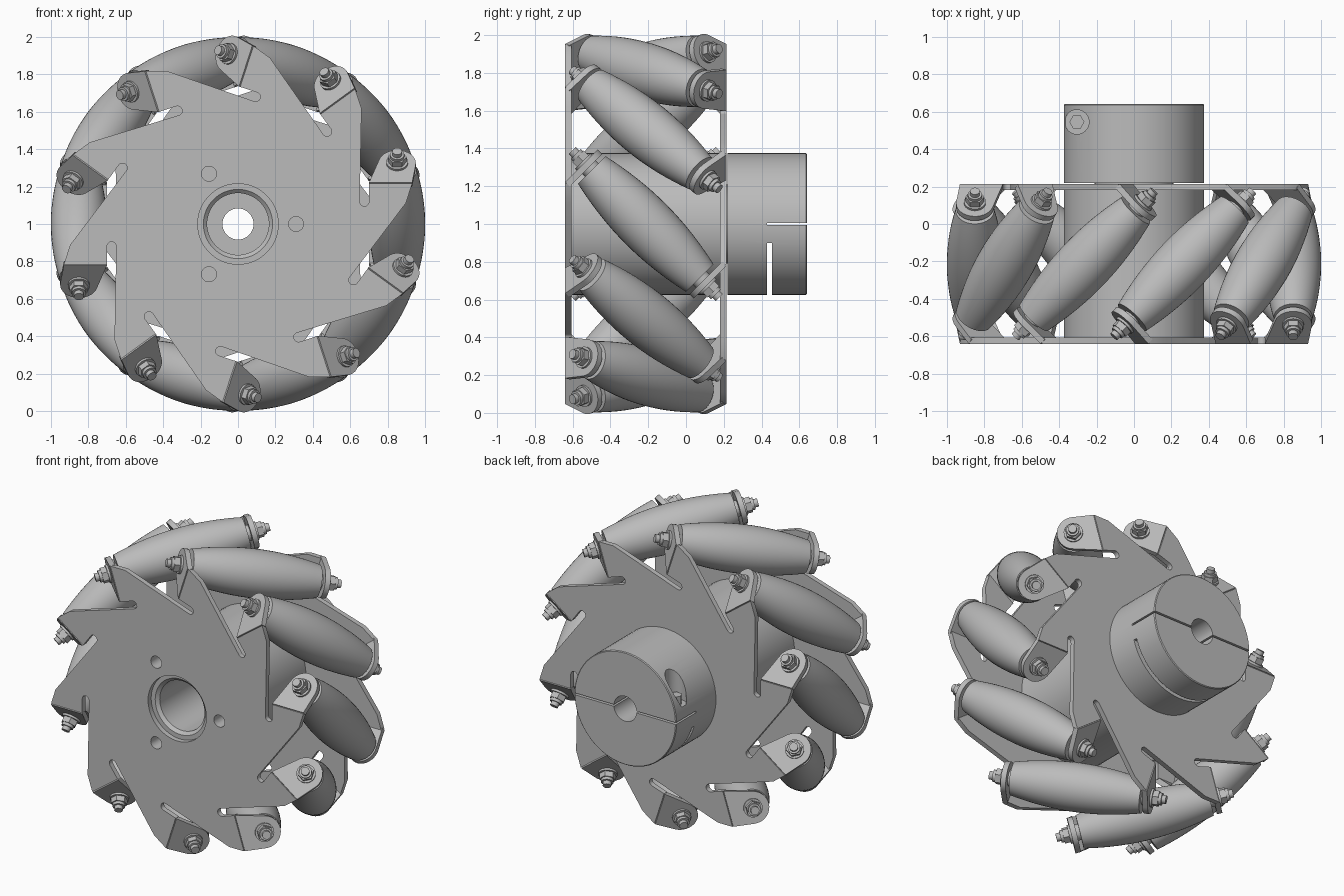
import bpy, bmesh, math
from mathutils import Matrix, Vector

cube = bpy.data.objects.get("Cube")
if cube:
    bpy.data.objects.remove(cube)

grey = bpy.data.materials.new("plain grey")
grey.use_nodes = True
grey.diffuse_color = (0.5, 0.5, 0.5, 1)
grey.node_tree.nodes["Principled BSDF"].inputs["Base Color"].default_value = (0.5, 0.5, 0.5, 1)

COUNT = 10
AXIS_R = 0.85                      # distance of roller axes from the wheel axis
PLATE_IN, PLATE_OUT = 0.394, 0.427
BEND_T = 0.215                     # sideways offset of each bracket fold
TAB_S = (BEND_T + (PLATE_IN + PLATE_OUT) / 2) / math.sqrt(2)
parts = []


def rot(deg, axis):
    return Matrix.Rotation(math.radians(deg), 4, axis)


# wheel space: z runs along the axle towards the front
WHEEL = Matrix.Translation((0, -0.213, 1)) @ rot(90, 'X')


def place(name, mesh, matrix=Matrix()):
    obj = bpy.data.objects.new(name, mesh)
    bpy.context.collection.objects.link(obj)
    obj.matrix_world = WHEEL @ matrix
    parts.append(obj)
    return obj


def to_mesh(bm, name):
    bmesh.ops.recalc_face_normals(bm, faces=bm.faces)
    mesh = bpy.data.meshes.new(name)
    bm.to_mesh(mesh)
    bm.free()
    mesh.materials.append(grey)
    return mesh


def lathe(name, profile, steps=48, closed=False):
    """Turn (radius, z) points round z."""
    bm = bmesh.new()
    vs = [bm.verts.new((r, 0, z)) for r, z in profile]
    pairs = list(zip(vs, vs[1:])) + ([(vs[-1], vs[0])] if closed else [])
    edges = [bm.edges.new(p) for p in pairs]
    bmesh.ops.spin(bm, geom=vs + edges, cent=(0, 0, 0), axis=(0, 0, 1),
                   angle=math.tau, steps=steps)
    bmesh.ops.remove_doubles(bm, verts=bm.verts, dist=0.0001)
    return to_mesh(bm, name)


def rod(name, r, z0, z1, steps=24):
    return lathe(name, [(0, z0), (r, z0), (r, z1), (0, z1)], steps)


def slab(name, outline, z0, z1):
    bm = bmesh.new()
    face = bm.faces.new([bm.verts.new((x, y, z0)) for x, y in outline])
    up = bmesh.ops.extrude_face_region(bm, geom=[face])["geom"]
    bmesh.ops.translate(bm, vec=(0, 0, z1 - z0),
                        verts=[v for v in up if isinstance(v, bmesh.types.BMVert)])
    return to_mesh(bm, name)


def box(name, x0, x1, y0, y1, z0, z1):
    return slab(name, [(x0, y0), (x1, y0), (x1, y1), (x0, y1)], z0, z1)


def arc(cx, cy, r, a0, a1, n):
    angles = [math.radians(a0 + (a1 - a0) * i / n) for i in range(n + 1)]
    return [(cx + r * math.cos(a), cy + r * math.sin(a)) for a in angles]


def cut(obj, mesh, matrix=Matrix()):
    cutter = place("cutter", mesh, matrix)
    cutter.hide_render = True
    mod = obj.modifiers.new("cut", 'BOOLEAN')
    mod.operation = 'DIFFERENCE'
    mod.solver = 'EXACT'
    mod.object = cutter
    bpy.context.view_layer.objects.active = obj
    bpy.ops.object.modifier_apply(modifier=mod.name)
    parts.remove(cutter)
    bpy.data.objects.remove(cutter)


# toothed side plate, with one slot beside each tooth
tooth = [(0.897, 0.112), (0.93, BEND_T), (0.70, BEND_T)]
tooth += arc(0.675, 0.12, 0.025, 0, -180, 8)
outline = []
for i in range(COUNT):
    turn = rot(36 * i, 'Z')
    outline += [(turn @ Vector((x, y, 0))).to_2d() for x, y in tooth]
plate_mesh = slab("side_plate", outline, PLATE_IN, PLATE_OUT)

front_plate = place("front_plate", plate_mesh)
cut(front_plate, rod("bore", 0.215, 0.3, 0.5, 48))

# hub core between the plates, with a chamfered bore
core = place("hub_core", lathe("hub_core", [
    (0.375, PLATE_IN), (0.185, PLATE_IN), (0.165, 0.375),
    (0.165, -PLATE_IN), (0.375, -PLATE_IN)], 64, True))

# small mounting holes
hole_mesh = rod("hole", 0.04, 0.25, 0.5)
for i in range(3):
    spot = rot(120 * i, 'Z') @ Matrix.Translation((0.31, 0, 0))
    cut(front_plate, hole_mesh, spot)
    cut(core, hole_mesh, spot)
back_plate = place("back_plate", front_plate.data, rot(180, 'X'))

# clamping collar behind the wheel, with saw cuts and a screw pocket
collar = place("clamp_collar", lathe("clamp_collar", [
    (0.083, -0.853), (0.37, -0.853), (0.375, -0.848), (0.375, -0.433),
    (0.21, -0.433), (0.21, -0.38), (0.083, -0.38)], 64, True))
cut(collar, box("saw", -0.5, 0.5, -0.006, 0.006, -0.9, -0.643))
cut(collar, box("saw", -0.5, 0.5, -0.5, -0.1, -0.668, -0.643))
pocket = Matrix.Translation((-0.305, 0, -0.758)) @ rot(-90, 'X')
cut(collar, rod("pocket", 0.065, 0.08, 0.5), pocket)
place("clamp_screw", rod("clamp_screw", 0.04, 0.07, 0.14, 6), pocket)

# barrel roller whose crown follows the wheel's rim
HALF = 0.405
crown = []
for i in range(17):
    s = HALF * (i / 8 - 1)
    crown.append((1 - math.hypot(AXIS_R, s / math.sqrt(2)), s))
roller_mesh = lathe("roller", [(0, -HALF)] + crown + [(0, HALF)], 40)
axle_mesh = rod("axle", 0.026, -0.55, 0.55, 16)

# folded bracket and its fasteners
tab_outline = [(-0.15, -0.145), (0.08, -0.145)] + arc(0, 0, 0.1, -9, 162, 16)
tab_mesh = slab("bracket", tab_outline, TAB_S - 0.0165, TAB_S + 0.0165)
fasteners = {
    "spacer": rod("spacer", 0.05, 0.40, 0.43),
    "washer": rod("washer", 0.058, 0.455, 0.472),
    "nut": rod("nut", 0.05, 0.47, 0.507, 6),
    "lock_nut": rod("lock_nut", 0.038, 0.505, 0.525, 20),
}

for i in range(COUNT):
    tilt = Matrix.Translation((AXIS_R, 0, 0)) @ rot(-45, 'X')
    seat = rot(36 * i, 'Z') @ tilt
    place(f"roller_{i}", roller_mesh, seat)
    place(f"axle_{i}", axle_mesh, seat)
    for side, flip in (("front", Matrix()), ("back", rot(180, 'X'))):
        place(f"{side}_bracket_{i}", tab_mesh, seat @ flip)
        for name, mesh in fasteners.items():
            place(f"{side}_{name}_{i}", mesh, seat @ flip)

# smooth the round parts, keeping edges sharp
bpy.ops.object.select_all(action='DESELECT')
for obj in parts:
    obj.select_set(True)
bpy.context.view_layer.objects.active = parts[0]
bpy.ops.object.shade_smooth_by_angle(angle=math.radians(30))
